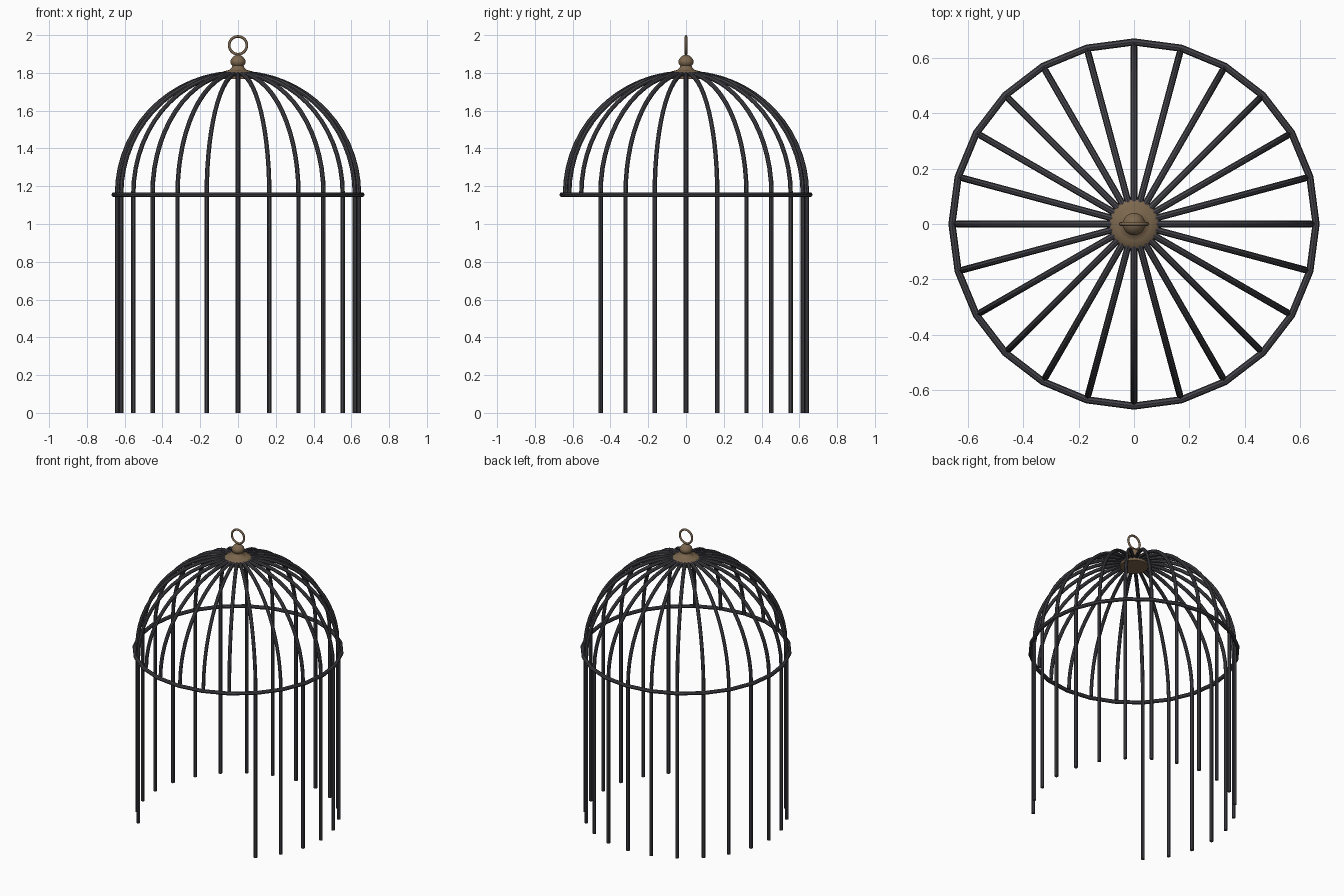
import bpy, bmesh, math
from mathutils import Vector

if "Cube" in bpy.data.objects:
    bpy.data.objects.remove(bpy.data.objects["Cube"])

N = 24          # ribs round the cage
R = 0.64        # rib centre-line radius
ZB = 1.16       # springing height of the dome
T = 0.012       # rod radius


def material(name, rgb):
    m = bpy.data.materials.new(name)
    m.diffuse_color = (*rgb, 1)
    m.use_nodes = True
    m.node_tree.nodes["Principled BSDF"].inputs["Base Color"].default_value = m.diffuse_color
    return m


iron = material("dark iron", (0.060, 0.057, 0.068))
brass = material("aged brass", (0.20, 0.135, 0.075))


def finish(obj, mat, angle=40):
    obj.data.materials.clear()
    obj.data.materials.append(mat)
    bpy.ops.object.select_all(action='DESELECT')
    obj.select_set(True)
    bpy.context.view_layer.objects.active = obj
    bpy.ops.object.shade_smooth_by_angle(angle=math.radians(angle))


def new_object(name, bm):
    bmesh.ops.recalc_face_normals(bm, faces=bm.faces)
    me = bpy.data.meshes.new(name)
    bm.to_mesh(me)
    bm.free()
    o = bpy.data.objects.new(name, me)
    bpy.context.collection.objects.link(o)
    return o


def rod(name, path, ang, sides=8):
    """Sweep a round section along an (r, z) path in the vertical plane at ang."""
    bm = bmesh.new()
    out = Vector((math.cos(ang), math.sin(ang), 0))
    side = Vector((-math.sin(ang), math.cos(ang), 0))
    pts = [out * r + Vector((0, 0, z)) for r, z in path]
    rings = []
    for i, p in enumerate(pts):
        t = (pts[min(i + 1, len(pts) - 1)] - pts[max(i - 1, 0)]).normalized()
        n = t.cross(side)
        rings.append([bm.verts.new(p + T * (math.cos(a) * n + math.sin(a) * side))
                      for a in (2 * math.pi * k / sides for k in range(sides))])
    for a, b in zip(rings, rings[1:]):
        for k in range(sides):
            j = (k + 1) % sides
            bm.faces.new((a[k], a[j], b[j], b[k]))
    bm.faces.new(rings[0])
    bm.faces.new(rings[-1])
    finish(new_object(name, bm), iron)


# Ribs: quarter arcs to the crown; the five front ones stop at the hoop (doorway)
arc = [(R * math.cos(a), ZB + R * math.sin(a))
       for a in (math.radians(86) * i / 14 for i in range(15))]
for i in range(N):
    ang = 2 * math.pi * i / N
    doorway = math.sin(ang) * R < -0.5
    rod(f"{'doorway' if doorway else 'cage'}_rib_{i}",
        arc if doorway else [(R, 0)] + arc, ang)

# Hoop round the foot of the dome
bpy.ops.mesh.primitive_torus_add(location=(0, 0, 1.155), major_radius=0.657,
                                 minor_radius=0.013, major_segments=N, minor_segments=8)
hoop = bpy.context.object
hoop.name = "hoop"
finish(hoop, iron)

# Finial: lathed cap, neck and ball
profile = [(0, 1.768), (0.088, 1.768), (0.09, 1.798), (0.08, 1.807), (0.06, 1.812),
           (0.045, 1.816), (0.038, 1.824), (0.031, 1.832), (0.030, 1.838),
           (0.036, 1.844), (0.040, 1.854), (0.040, 1.863), (0.036, 1.874),
           (0.026, 1.885), (0.014, 1.893), (0, 1.896)]
bm = bmesh.new()
vs = [bm.verts.new((r, 0, z)) for r, z in profile]
es = [bm.edges.new(p) for p in zip(vs, vs[1:])]
bmesh.ops.spin(bm, geom=vs + es, cent=(0, 0, 0), axis=(0, 0, 1),
               angle=2 * math.pi, steps=32)
bmesh.ops.remove_doubles(bm, verts=bm.verts, dist=0.0001)
finish(new_object("finial", bm), brass, 50)

# Hanging ring
bpy.ops.mesh.primitive_torus_add(location=(0, 0, 1.946), rotation=(math.pi / 2, 0, 0),
                                 major_radius=0.047, minor_radius=0.007,
                                 major_segments=28, minor_segments=8)
ring = bpy.context.object
ring.name = "hanging_ring"
finish(ring, brass, 60)
